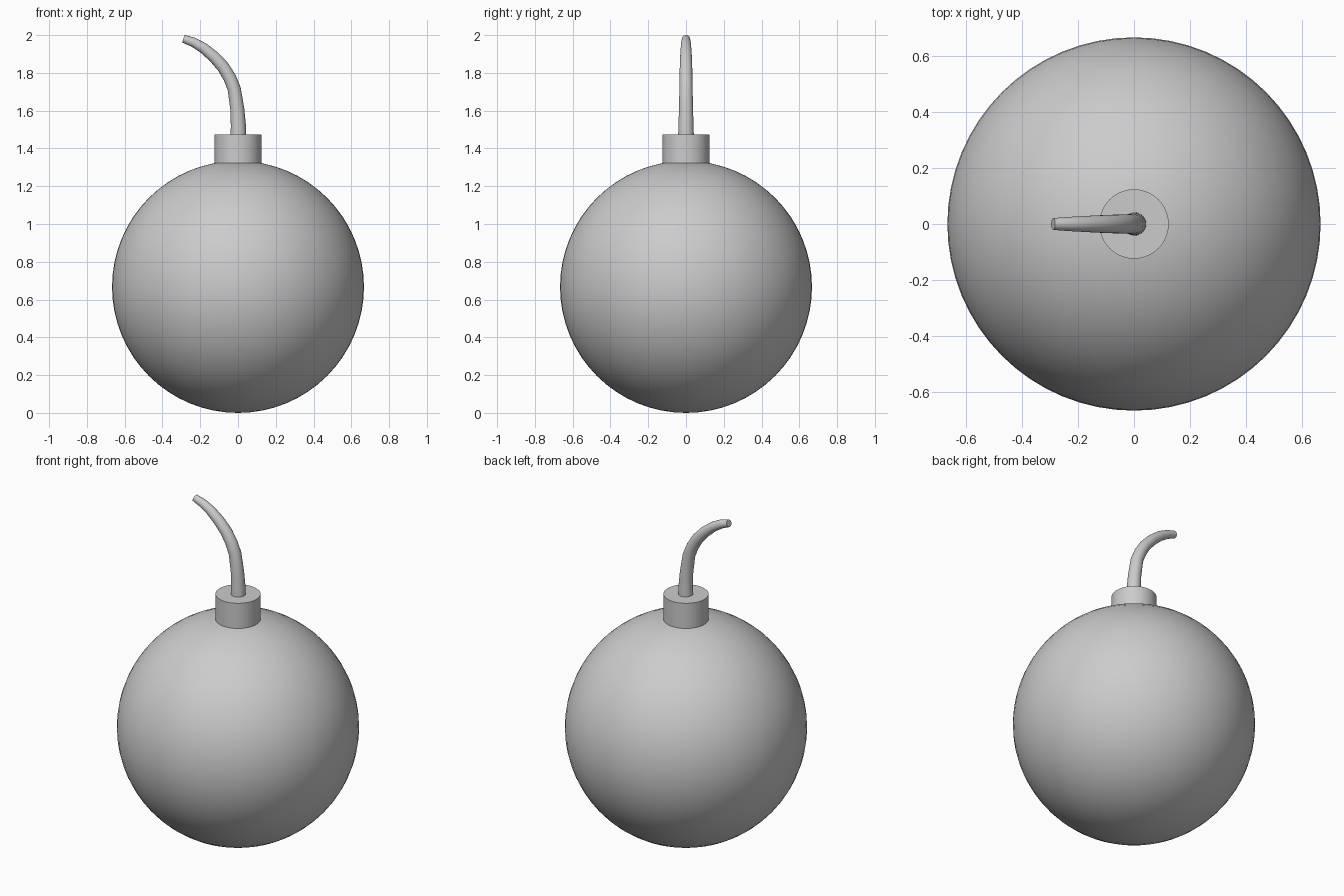
import bpy, bmesh, math
from mathutils import Vector

if "Cube" in bpy.data.objects:
    bpy.data.objects.remove(bpy.data.objects["Cube"])


def smooth(obj):
    bpy.ops.object.select_all(action='DESELECT')
    obj.select_set(True)
    bpy.context.view_layer.objects.active = obj
    bpy.ops.object.shade_smooth_by_angle(angle=math.radians(40))


# round body
bpy.ops.mesh.primitive_uv_sphere_add(segments=64, ring_count=32, radius=0.667, location=(0, 0, 0.667))
body = bpy.context.object
body.name = "round_body"
smooth(body)

# collar, sunk into the top of the body
bpy.ops.mesh.primitive_cylinder_add(vertices=48, radius=0.124, depth=0.2, location=(0, 0, 1.375))
collar = bpy.context.object
collar.name = "collar"
smooth(collar)

# fuse: tapered tube swept along a planar path of (x, z, radius)
path = [(0.002, 1.45, 0.042), (0.002, 1.52, 0.04), (-0.004, 1.61, 0.037),
        (-0.02, 1.715, 0.035), (-0.044, 1.775, 0.034), (-0.079, 1.832, 0.033),
        (-0.128, 1.886, 0.031), (-0.185, 1.933, 0.028), (-0.238, 1.963, 0.025),
        (-0.289, 1.981, 0.021)]
sides = 24
bm = bmesh.new()
points = [Vector((x, 0, z)) for x, z, r in path]
rings = []
for i, p in enumerate(points):
    tangent = (points[min(i + 1, len(points) - 1)] - points[max(i - 1, 0)]).normalized()
    side = Vector((0, 1, 0))
    normal = side.cross(tangent)
    r = path[i][2]
    rings.append([bm.verts.new(p + r * (math.cos(a) * normal + math.sin(a) * side))
                  for a in (2 * math.pi * k / sides for k in range(sides))])
for a, b in zip(rings, rings[1:]):
    for k in range(sides):
        n = (k + 1) % sides
        bm.faces.new((a[k], a[n], b[n], b[k]))
bm.faces.new(rings[0])
bm.faces.new(rings[-1])
bmesh.ops.recalc_face_normals(bm, faces=bm.faces)
mesh = bpy.data.meshes.new("fuse")
bm.to_mesh(mesh)
bm.free()
fuse = bpy.data.objects.new("fuse", mesh)
bpy.context.collection.objects.link(fuse)
smooth(fuse)
